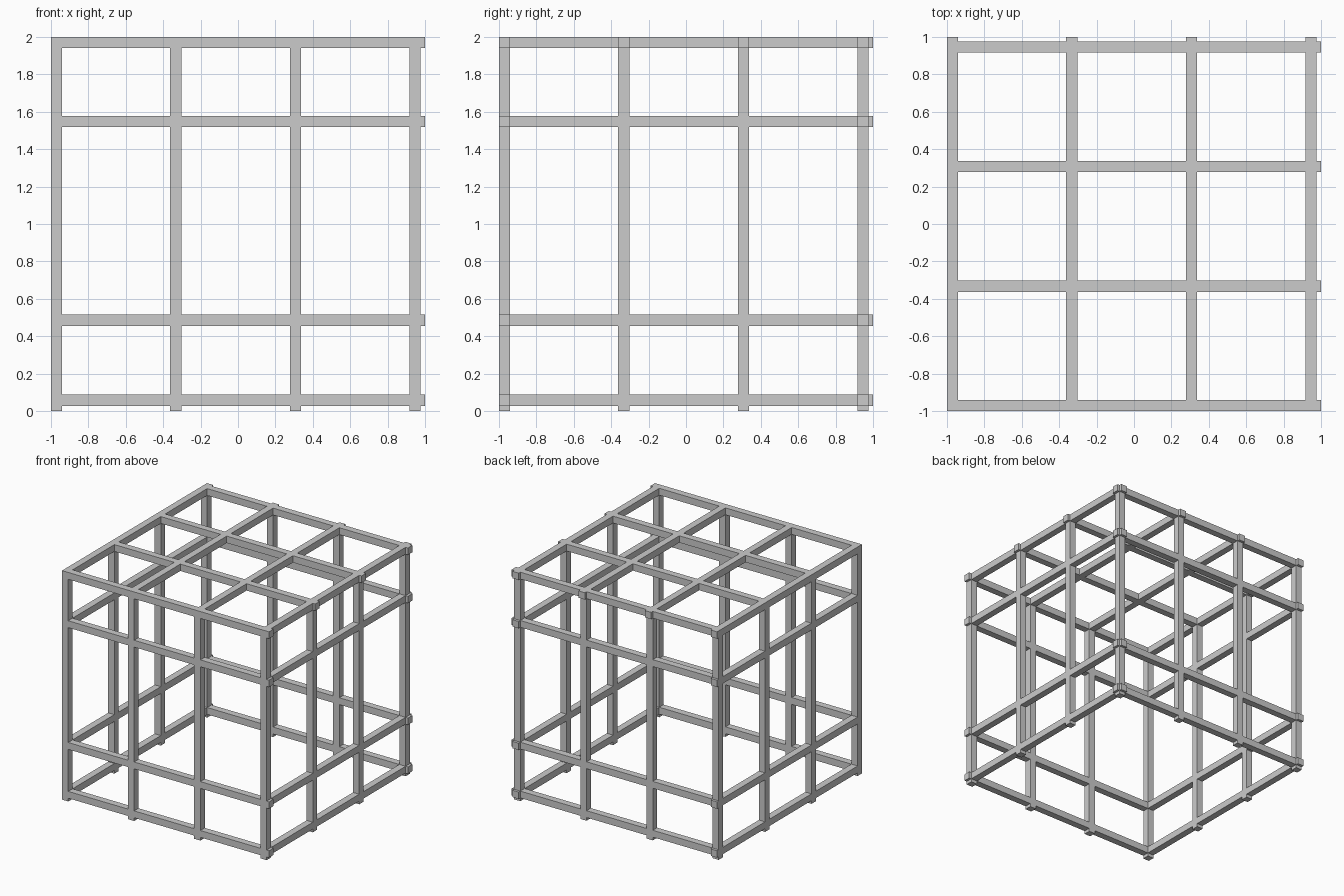
import bpy

if "Cube" in bpy.data.objects:
    bpy.data.objects.remove(bpy.data.objects["Cube"])

T = 0.06                                  # bar thickness
POS = [-0.97, -0.333, 0.307, 0.947]       # grid lines shared by x and y
LEVELS = [0.058, 0.485, 1.548, 1.97]      # heights of the horizontal rings
EDGES = (POS[0], POS[-1])


def bar(name, center, axis):
    """Square bar, 2 units long along the given axis."""
    bpy.ops.mesh.primitive_cube_add(size=1, location=center)
    ob = bpy.context.object
    ob.name = name
    size = [T, T, T]
    size[axis] = 2.0
    ob.scale = size
    bpy.ops.object.transform_apply(location=False, rotation=False, scale=True)


# Upright posts around the perimeter
for x in POS:
    for y in POS:
        if x in EDGES or y in EDGES:
            bar("upright_post", (x, y, 1.0), 2)

# Horizontal rails: perimeter at every level, full grid on the top
for z in LEVELS:
    for p in (POS if z == LEVELS[-1] else EDGES):
        bar("cross_rail", (0, p, z), 0)
        bar("side_rail", (p, 0, z), 1)
